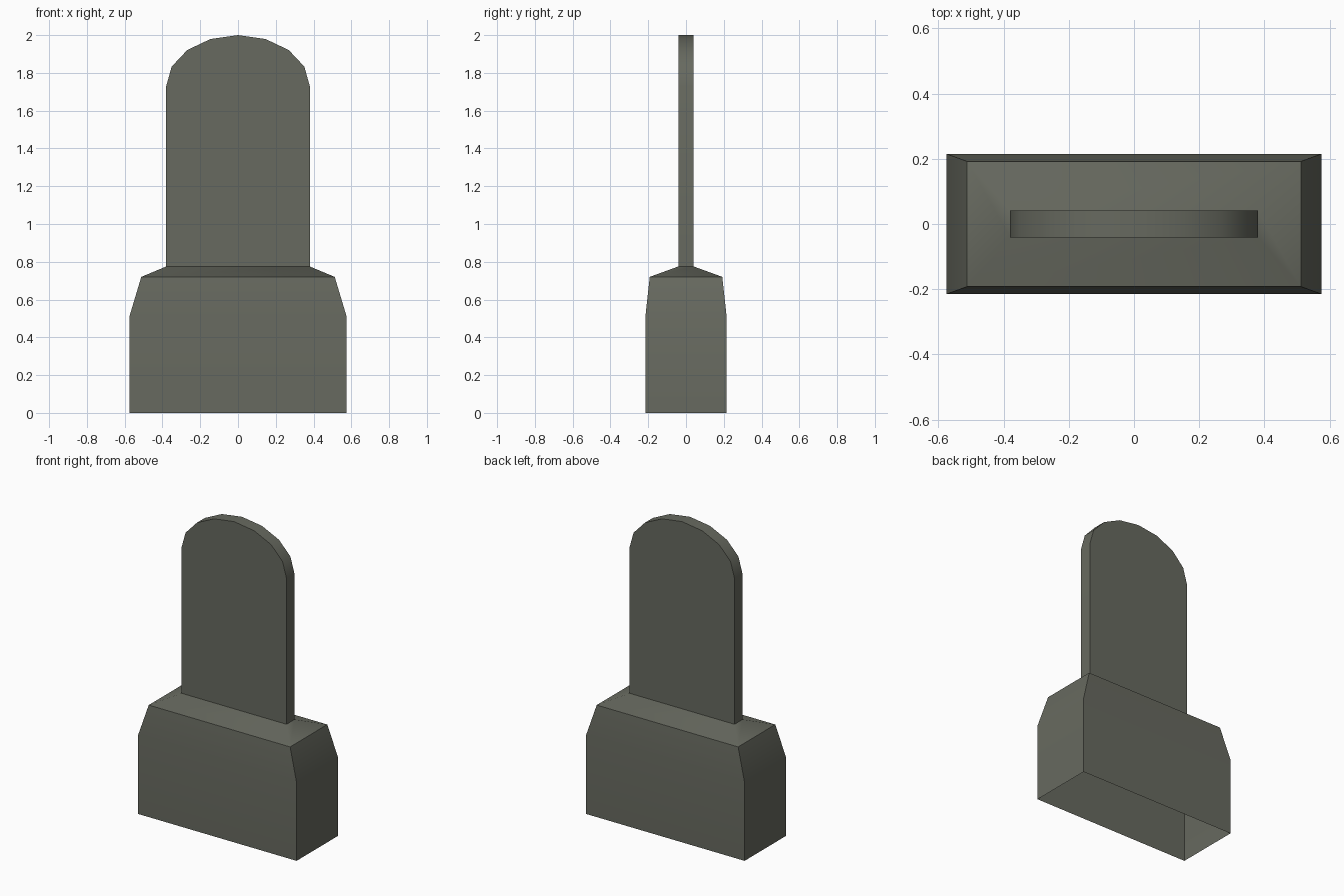
import bpy, bmesh, math

if "Cube" in bpy.data.objects:
    bpy.data.objects.remove(bpy.data.objects["Cube"])

mat = bpy.data.materials.new("dark olive grey")
mat.diffuse_color = (0.135, 0.142, 0.115, 1)
mat.use_nodes = True
mat.node_tree.nodes["Principled BSDF"].inputs["Base Color"].default_value = mat.diffuse_color


def finish(name, bm):
    bmesh.ops.recalc_face_normals(bm, faces=bm.faces)
    mesh = bpy.data.meshes.new(name)
    bm.to_mesh(mesh)
    bm.free()
    mesh.materials.append(mat)
    obj = bpy.data.objects.new(name, mesh)
    bpy.context.collection.objects.link(obj)
    bpy.ops.object.select_all(action='DESELECT')
    obj.select_set(True)
    bpy.context.view_layer.objects.active = obj
    bpy.ops.object.shade_smooth_by_angle(angle=math.radians(30))
    return obj


def bridge(bm, a, b):
    n = len(a)
    for i in range(n):
        j = (i + 1) % n
        bm.faces.new((a[i], a[j], b[j], b[i]))


# tapered base: stacked rectangular rings (half x, half y, z), open underneath
bm = bmesh.new()
rings = []
for x, y, z in [(0.575, 0.215, 0), (0.575, 0.215, 0.51),
                (0.512, 0.192, 0.72), (0.38, 0.041, 0.775)]:
    rings.append([bm.verts.new((sx * x, sy * y, z))
                  for sx, sy in ((-1, -1), (1, -1), (1, 1), (-1, 1))])
for a, b in zip(rings, rings[1:]):
    bridge(bm, a, b)
finish("base", bm)

# upright slab with a half-elliptical top, open where it meets the base
bm = bmesh.new()
profile = [(0.38, 0.775)]
for i in range(9):
    t = math.pi * i / 8
    profile.append((0.38 * math.cos(t), 1.73 + 0.27 * math.sin(t)))
profile.append((-0.38, 0.775))
front = [bm.verts.new((x, -0.041, z)) for x, z in profile]
back = [bm.verts.new((x, 0.041, z)) for x, z in profile]
bm.faces.new(front)
bm.faces.new(back[::-1])
for i in range(len(profile) - 1):
    bm.faces.new((front[i], back[i], back[i + 1], front[i + 1]))
finish("upright_slab", bm)
